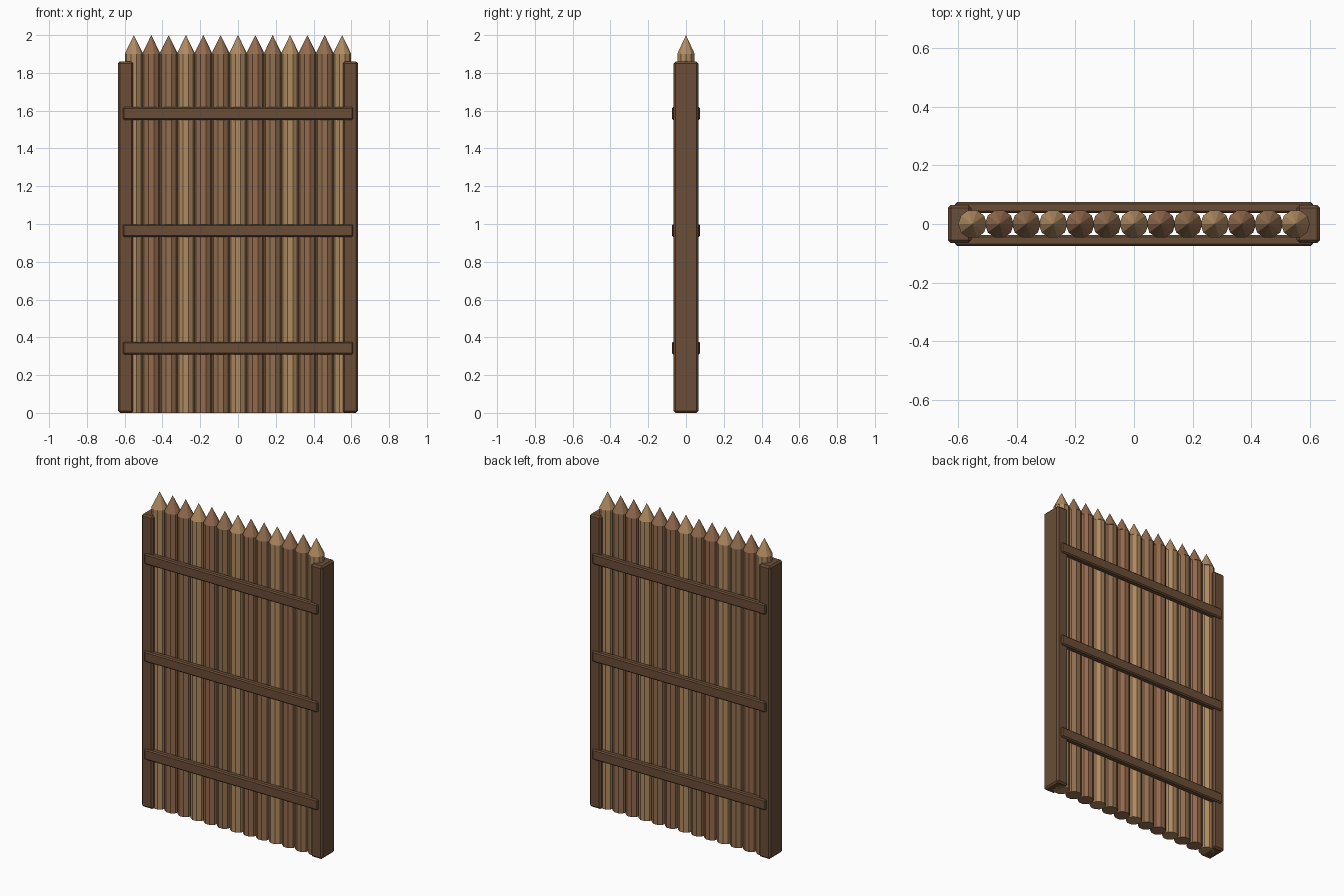
import bpy

if "Cube" in bpy.data.objects:
    bpy.data.objects.remove(bpy.data.objects["Cube"])


def material(name, rgb):
    m = bpy.data.materials.new(name)
    m.diffuse_color = (*rgb, 1)
    m.use_nodes = True
    m.node_tree.nodes["Principled BSDF"].inputs["Base Color"].default_value = m.diffuse_color
    return m


dark = material("dark_timber", (0.145, 0.075, 0.038))
woods = [material("pale_wood", (0.44, 0.26, 0.12)),
         material("red_wood", (0.30, 0.145, 0.075)),
         material("brown_wood", (0.29, 0.16, 0.08))]


def beam(name, center, size, bevel):
    """Timber block with chamfered edges."""
    bpy.ops.mesh.primitive_cube_add(size=1, location=center)
    ob = bpy.context.object
    ob.name = name
    ob.scale = size
    bpy.ops.object.transform_apply(location=False, rotation=False, scale=True)
    mod = ob.modifiers.new("chamfer", 'BEVEL')
    mod.width = bevel
    mod.segments = 1
    ob.data.materials.append(dark)


def cone(name, x, z, r1, r2, depth, mat):
    """Ten-sided shaft or point standing on height z."""
    bpy.ops.mesh.primitive_cone_add(vertices=10, radius1=r1, radius2=r2, depth=depth,
                                    location=(x, 0, z + depth / 2), rotation=(0, 0, 1.5708))
    ob = bpy.context.object
    ob.name = name
    ob.data.materials.append(mat)


# Row of sharpened stakes
COUNT = 13
for i in range(COUNT):
    x = -0.551 + 1.102 * i / (COUNT - 1)
    wood = woods[i % 3]
    cone(f"stake_{i}", x, 0, 0.047, 0.047, 1.9, wood)
    cone(f"stake_point_{i}", x, 1.9, 0.049, 0, 0.1, wood)

# End posts
for side, sx in (("left", -1), ("right", 1)):
    beam(f"{side}_post", (sx * 0.595, 0, 0.93), (0.08, 0.13, 1.86), 0.01)

# Cross rails on both faces
for face, sy in (("front", -1), ("back", 1)):
    for level, z in (("lower", 0.343), ("middle", 0.965), ("upper", 1.585)):
        beam(f"{face}_{level}_rail", (0, sy * 0.056, z), (1.22, 0.038, 0.067), 0.007)
